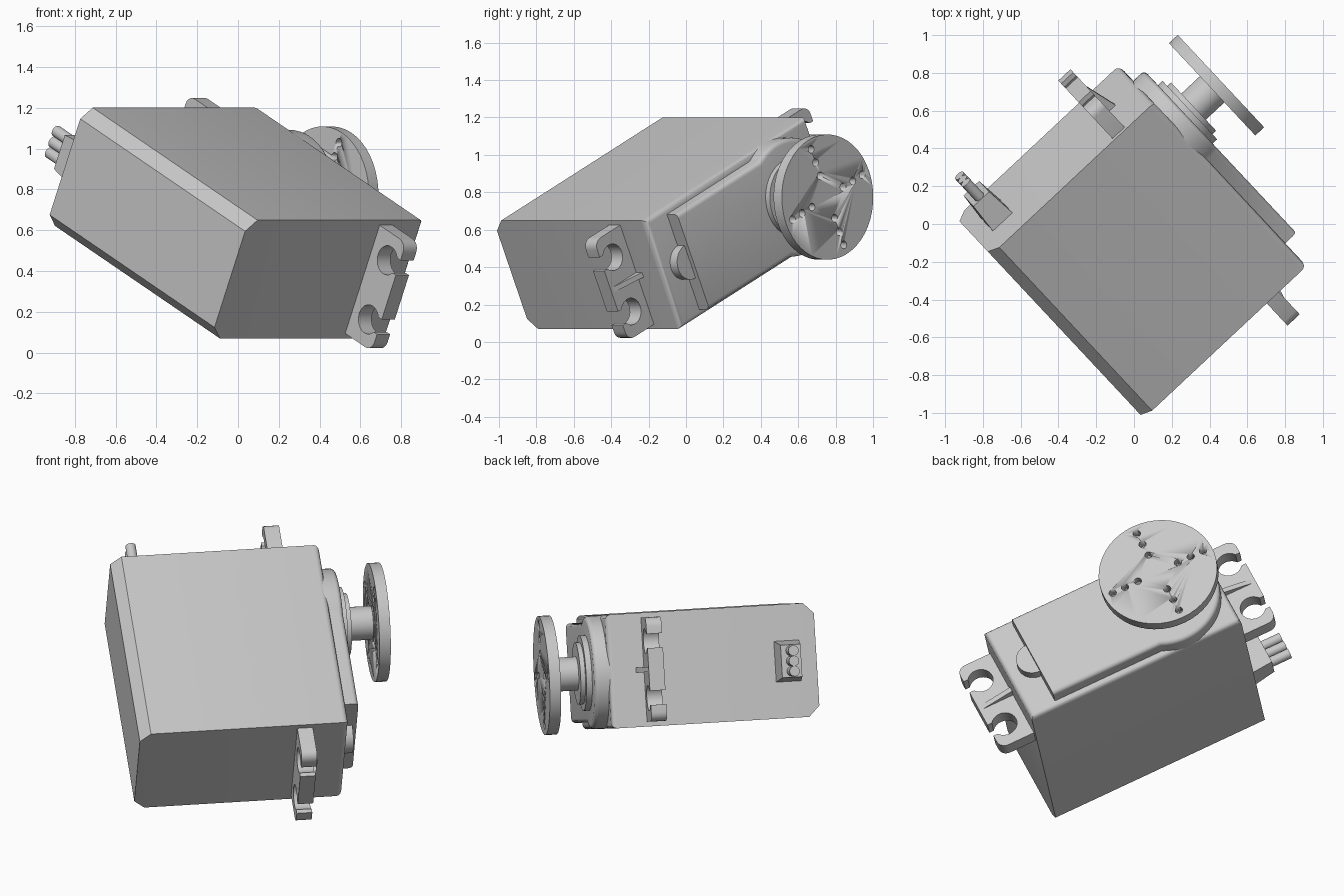
import bpy, bmesh
from math import sin, cos, pi, radians, acos, sqrt
from mathutils import Matrix, Vector

cube = bpy.data.objects.get("Cube")
if cube:
    bpy.data.objects.remove(cube)

# Tilted frame of the motor: length, width and shaft axes
shaft = Vector((0.73, 0.683, 0)).normalized()
flat = Vector((shaft.y, -shaft.x, 0))
tilt = radians(25)
length = flat * cos(tilt) - Vector((0, 0, sin(tilt)))
width = shaft.cross(length)
origin = length * -0.214 + width * -0.601
FRAME = Matrix((length, width, shaft)).transposed().to_4x4()
FRAME.translation = origin

grey = bpy.data.materials.new("light grey plastic")
grey.use_nodes = True
grey.diffuse_color = (0.58, 0.58, 0.58, 1)
grey.node_tree.nodes["Principled BSDF"].inputs["Base Color"].default_value = grey.diffuse_color


def finish(name, bm):
    """Place a part built in the motor frame into the scene."""
    bmesh.ops.transform(bm, matrix=FRAME, verts=bm.verts)
    bmesh.ops.recalc_face_normals(bm, faces=bm.faces)
    mesh = bpy.data.meshes.new(name)
    bm.to_mesh(mesh)
    bm.free()
    mesh.materials.append(grey)
    ob = bpy.data.objects.new(name, mesh)
    bpy.context.collection.objects.link(ob)
    bpy.ops.object.select_all(action='DESELECT')
    ob.select_set(True)
    bpy.context.view_layer.objects.active = ob
    bpy.ops.object.shade_smooth_by_angle(angle=radians(30))
    return ob


def prism(points, step):
    """Extrude a closed outline along a vector."""
    bm = bmesh.new()
    face = bm.faces.new([bm.verts.new(p) for p in points])
    out = bmesh.ops.extrude_face_region(bm, geom=[face])
    moved = [v for v in out["geom"] if isinstance(v, bmesh.types.BMVert)]
    bmesh.ops.translate(bm, vec=step, verts=moved)
    return bm


def round_edges(bm, rule, radius):
    edges = [e for e in bm.edges if all(rule(v.co) for v in e.verts)]
    bmesh.ops.bevel(bm, geom=edges, offset=radius, segments=4, profile=0.5, affect='EDGES')


def add_cylinder(bm, l, w, low, high, r, sides=48):
    bmesh.ops.create_cone(bm, cap_ends=True, segments=sides, radius1=r, radius2=r,
                          depth=high - low,
                          matrix=Matrix.Translation((l, w, (low + high) / 2)))


def cylinder(name, l, w, low, high, r):
    bm = bmesh.new()
    add_cylinder(bm, l, w, low, high, r)
    return finish(name, bm)


def arc(cx, cy, r, start, end, n):
    return [(cx + r * cos(start + (end - start) * i / n),
             cy + r * sin(start + (end - start) * i / n)) for i in range(n + 1)]


END, SIDE, TOP, BASE = 0.653, 0.32, 0.515, -0.665
COVER = 0.595
AXIS = -0.329

# Housing with chamfered base and rounded upper rim
half = [(SIDE, TOP), (SIDE, BASE + 0.06), (SIDE - 0.06, BASE)]
section = half + [(-w, a) for w, a in reversed(half)]
bm = prism([(-END, w, a) for w, a in section], (2 * END, 0, 0))
round_edges(bm, lambda c: c.z > TOP - 0.001, 0.03)
finish("housing", bm)

# Gear cover: a straight plate that ends in a round boss
cover_end, cover_side, boss = 0.489, 0.28, 0.318
meet = acos(sqrt(boss ** 2 - cover_side ** 2) / boss)
outline = [(cover_end, -cover_side), (cover_end, cover_side)]
outline += arc(AXIS, 0, boss, meet, 2 * pi - meet, 40)
bm = prism([(l, w, TOP - 0.05) for l, w in outline], (0, 0, COVER - TOP + 0.05))
for_rim = lambda c: c.z > COVER - 0.001
edges = [e for e in bm.edges if all(for_rim(v.co) for v in e.verts)
         and min(v.co.x for v in e.verts) < cover_end - 0.01]
bmesh.ops.bevel(bm, geom=edges, offset=0.025, segments=4, profile=0.5, affect='EDGES')
finish("gear_cover", bm)

# Stepped collar, shaft and cover screw
cylinder("lower_collar", AXIS, 0, COVER - 0.02, 0.628, 0.212)
cylinder("upper_collar", AXIS, 0, 0.61, 0.655, 0.175)
cylinder("output_shaft", AXIS, 0, 0.6, 0.8, 0.095)
cylinder("cover_screw", cover_end, 0, TOP - 0.02, 0.57, 0.095)

# Round horn with a cross of drilled holes
horn = cylinder("horn_disc", AXIS, 0, 0.789, 0.853, 0.335)
bm = bmesh.new()
for arm in range(4):
    for reach in (0.125, 0.205, 0.282):
        add_cylinder(bm, AXIS + reach * cos(arm * pi / 2), reach * sin(arm * pi / 2),
                     0.7, 0.9, 0.021, 16)
drills = finish("horn_drills", bm)
drills.hide_render = True
cut = horn.modifiers.new("holes", 'BOOLEAN')
cut.operation = 'DIFFERENCE'
cut.solver = 'EXACT'
cut.object = drills
bpy.ops.object.select_all(action='DESELECT')
bpy.context.view_layer.objects.active = horn
horn.select_set(True)
bpy.ops.object.modifier_apply(modifier=cut.name)
bpy.data.objects.remove(drills)

# Mounting ears with open keyhole slots and a small rib, one at each end
tip, ear_side, low, high = 0.862, 0.293, 0.226, 0.314
slot, hole, hole_l, hole_w = 0.04, 0.072, 0.775, 0.16
gap = acos(sqrt(hole ** 2 - slot ** 2) / hole)
half = [(tip, hole_w - slot)]
half += arc(hole_l, hole_w, hole, 2 * pi - gap, gap, 20)
half += [(tip, hole_w + slot)]
half += arc(tip - 0.05, ear_side - 0.05, 0.05, 0, pi / 2, 5)
half += [(END - 0.02, ear_side)]
outline = half + [(l, -w) for l, w in reversed(half)]
for name, sign in (("front", 1), ("rear", -1)):
    finish(name + "_ear", prism([(sign * l, w, low) for l, w in outline],
                                (0, 0, high - low)))
    rib = [(END - 0.01, high - 0.01), (tip - 0.02, high - 0.01),
           (tip - 0.02, high), (END - 0.01, high + 0.047)]
    finish(name + "_ear_rib", prism([(sign * l, -0.014, a) for l, a in rib],
                                    (0, 0.028, 0)))

# Tapered cable grommet and three wires
bm = bmesh.new()
bmesh.ops.create_cube(bm, size=1)
for v in bm.verts:
    outer = v.co.x < 0
    shrink = 0.78 if outer else 1
    v.co = (-0.825 if outer else -END + 0.02,
            v.co.y * 0.235 * shrink, -0.5 + v.co.z * 0.145 * shrink)
finish("cable_grommet", bm)
for i, spot in enumerate((-1, 0, 1)):
    bm = bmesh.new()
    bmesh.ops.create_cone(bm, cap_ends=True, segments=24, radius1=0.029, radius2=0.029,
                          depth=0.16, matrix=Matrix.Translation((-0.863, spot * 0.058, -0.5))
                          @ Matrix.Rotation(pi / 2, 4, 'Y'))
    finish("wire_%d" % (i + 1), bm)
